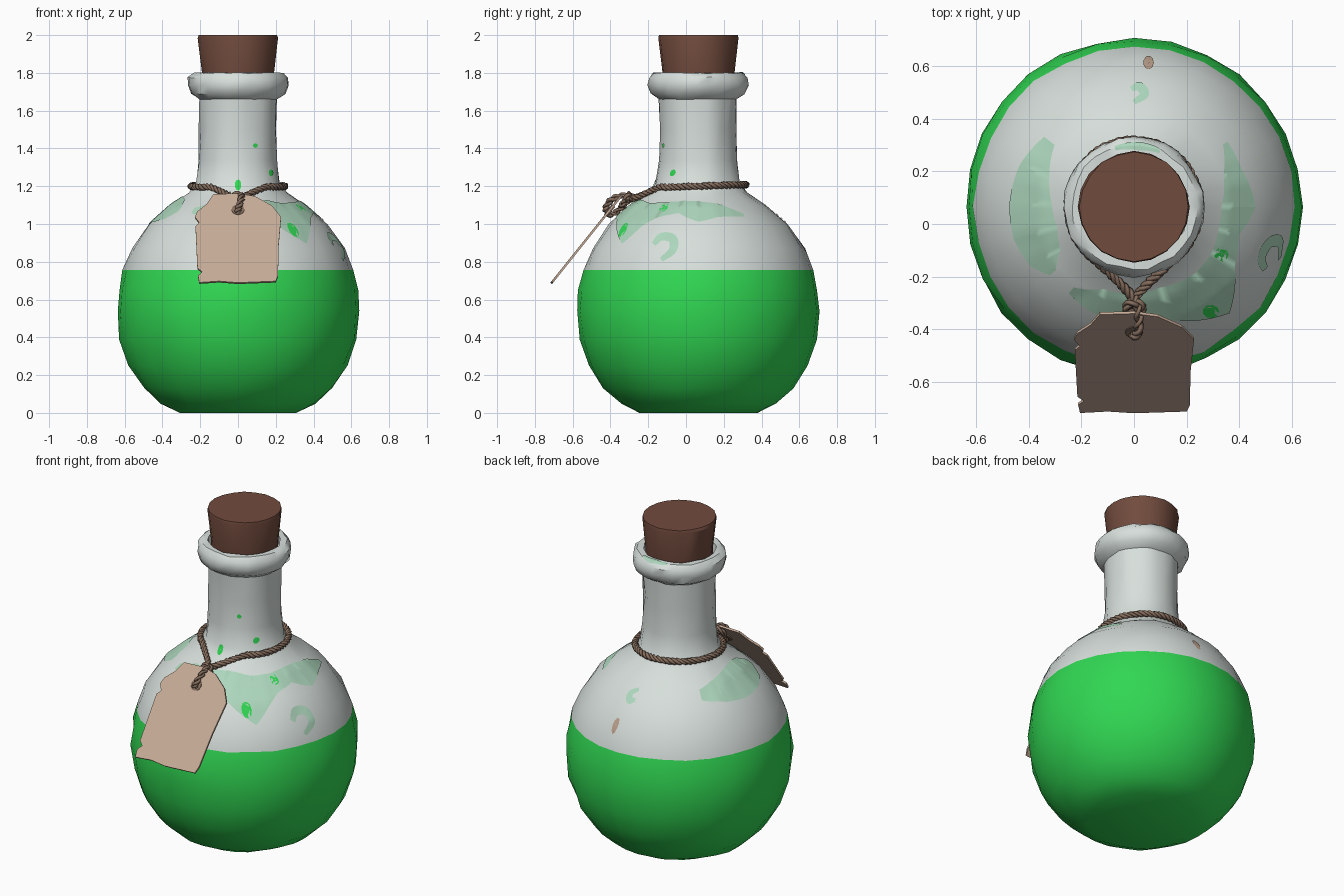
import bpy, bmesh, math, random
from mathutils import Vector
from mathutils.bvhtree import BVHTree

random.seed(4)
if "Cube" in bpy.data.objects:
    bpy.data.objects.remove(bpy.data.objects["Cube"])
CY = 0.065  # bottle axis sits slightly behind the middle


def material(name, *rgb):
    m = bpy.data.materials.new(name)
    m.use_nodes = True
    m.diffuse_color = (*rgb, 1)
    m.node_tree.nodes["Principled BSDF"].inputs["Base Color"].default_value = (*rgb, 1)
    return m


glass = material("pale glass", 0.68, 0.74, 0.71)
green = material("green liquid", 0.03, 0.68, 0.085)
mint = material("faded green stain", 0.42, 0.68, 0.51)
tan = material("brown stain", 0.5, 0.35, 0.26)
cork = material("cork brown", 0.165, 0.07, 0.047)
paper = material("tag paper", 0.57, 0.41, 0.31)
twine = material("twine", 0.24, 0.155, 0.11)


def finish(name, bm, mats, smooth=None):
    mesh = bpy.data.meshes.new(name)
    bm.to_mesh(mesh)
    bm.free()
    ob = bpy.data.objects.new(name, mesh)
    bpy.context.collection.objects.link(ob)
    for m in mats:
        mesh.materials.append(m)
    if smooth:
        bpy.ops.object.select_all(action="DESELECT")
        ob.select_set(True)
        bpy.context.view_layer.objects.active = ob
        bpy.ops.object.shade_smooth_by_angle(angle=math.radians(smooth))
    return ob


def lathe(profile, sides, jitter, keep=()):
    """Turn (radius, height) points round the bottle axis, slightly uneven."""
    bm = bmesh.new()
    rings = []
    for r, z in profile:
        ring = []
        for i in range(sides):
            a = math.tau * i / sides
            rr = r + random.uniform(-jitter, jitter)
            zz = z if z in keep else z + random.uniform(-jitter, jitter) / 2
            ring.append(bm.verts.new((rr * math.cos(a), CY + rr * math.sin(a), zz)))
        rings.append(ring)
    for a, b in zip(rings, rings[1:]):
        for i in range(sides):
            j = (i + 1) % sides
            bm.faces.new((a[i], a[j], b[j], b[i]))
    bm.faces.new(rings[0][::-1])
    bm.faces.new(rings[-1])
    bmesh.ops.recalc_face_normals(bm, faces=bm.faces)
    return bm


# Bottle: round body, neck and rolled lip, filled below the liquid line
LIQUID = 0.757
body = [(0.31, 0), (0.41, 0.05), (0.5, 0.13), (0.575, 0.25), (0.625, 0.39), (0.64, 0.54),
        (0.632, 0.65), (0.608, LIQUID), (0.562, 0.87), (0.475, 1.0), (0.36, 1.1),
        (0.262, 1.165), (0.222, 1.22), (0.208, 1.34), (0.203, 1.5), (0.207, 1.66),
        (0.25, 1.69), (0.266, 1.735), (0.262, 1.775), (0.238, 1.8), (0.205, 1.8), (0.2, 1.74)]
bm = lathe(body, 28, 0.006, (0, LIQUID))
for f in bm.faces:
    f.material_index = 1 if f.calc_center_median().z < LIQUID else 0
tree = BVHTree.FromBMesh(bm)
finish("bottle", bm, [glass, green], 40)

# Cork stopper
finish("cork_stopper", lathe([(0.186, 1.745), (0.19, 1.8), (0.211, 1.985), (0.207, 2.0)], 20, 0.003, (2.0,)),
       [cork], 30)


# Thin stains laid on the glass
def stain(name, rows, direction, mat, closed=False):
    """Cast a grid of points onto the glass and skin it."""
    d = Vector(direction).normalized()
    bm = bmesh.new()
    grid = []
    for row in rows:
        line = []
        for p in row:
            hit, normal, _, _ = tree.ray_cast(Vector(p) - d * 2, d)
            line.append(bm.verts.new(hit + normal * 0.004) if hit else None)
        grid.append(line)
    for a, b in zip(grid, grid[1:]):
        for i in range(len(a) if closed else len(a) - 1):
            j = (i + 1) % len(a)
            quad = (a[i], a[j], b[j], b[i])
            if all(quad):
                f = bm.faces.new(quad)
                f.normal_update()
                if f.normal.dot(d) > 0:
                    f.normal_flip()
    finish(name, bm, [mat], 40)


def band(name, stations, mat):
    """Stain seen from above: (degrees, inner radius, outer radius)."""
    rows = []
    for s, t in zip(stations, stations[1:]):
        for k in range(7):
            a, lo, hi = (u + (v - u) * k / 6 for u, v in zip(s, t))
            a = math.radians(a)
            radii = [lo + (hi - lo) * n / 8 for n in range(9)]
            rows.append([(r * math.cos(a), CY + r * math.sin(a), 0) for r in radii])
    stain(name, rows, (0, 0, -1), mat)


def dot(name, centre, direction, w, h, mat):
    d = Vector(direction).normalized()
    u = d.cross((0, 0, 1) if abs(d.z) < 0.9 else (0, 1, 0)).normalized()
    v = u.cross(d)
    rows = [[Vector(centre) + (u * math.cos(a) * w + v * math.sin(a) * h) * s
             for a in (math.tau * i / 9 for i in range(9))] for s in (0.05, 0.5, 1)]
    stain(name, rows, d, mat, True)


def stroke(name, path, side, direction, mat):
    """Tapering curl drawn along a path."""
    pts = smooth_path([Vector(p) for p in path], 5)
    d = Vector(direction)
    rows = []
    for i, p in enumerate(pts):
        t = pts[min(i + 1, len(pts) - 1)] - pts[max(i - 1, 0)]
        n = t.cross(d).normalized() * side * (0.5 + 0.5 * math.sin(math.pi * i / (len(pts) - 1)))
        rows.append([p - n, p, p + n])
    stain(name, rows, direction, mat)


def smooth_path(pts, steps):
    """Catmull-Rom sampling."""
    q = [pts[0] * 2 - pts[1]] + pts + [pts[-1] * 2 - pts[-2]]
    out = []
    for a, b, c, d in zip(q, q[1:], q[2:], q[3:]):
        for k in range(steps):
            t = k / steps
            out.append(0.5 * (2 * b + (c - a) * t + (2 * a - 5 * b + 4 * c - d) * t * t
                              + (3 * b - a - 3 * c + d) * t ** 3))
    return out + [pts[-1]]


band("front_stain", [(-127, 0.38, 0.41), (-110, 0.33, 0.43), (-90, 0.33, 0.43), (-72, 0.32, 0.45),
                     (-48, 0.34, 0.54), (-30, 0.34, 0.44), (-15, 0.33, 0.41), (0, 0.33, 0.46),
                     (20, 0.36, 0.43), (35, 0.41, 0.43)], mint)
band("side_stain", [(142, 0.38, 0.43), (160, 0.34, 0.46), (178, 0.31, 0.47), (195, 0.3, 0.47),
                    (210, 0.32, 0.45), (219, 0.38, 0.41)], mint)
band("lip_stain", [(65, 0.225, 0.24), (85, 0.215, 0.245), (108, 0.225, 0.24)], mint)
stroke("side_curl", [(0, -0.17, 0.89), (0, -0.13, 0.93), (0, -0.07, 0.92), (0, -0.07, 0.86),
                     (0, -0.13, 0.81)], 0.024, (-1, 0, 0), mint)
stroke("back_curl", [(-0.01, 0.51, 0), (0.02, 0.52, 0), (0.04, 0.49, 0), (0, 0.46, 0)],
       0.018, (0, 0, -1), mint)
dot("brown_spot", (0.055, 0.61, 0), (0, 0, -1), 0.02, 0.026, tan)
dot("green_spot", (0.33, -0.115, 0), (0, 0, -1), 0.027, 0.026, green)
dot("low_green_spot", (0.29, -0.33, 0), (0, 0, -1), 0.032, 0.025, green)
dot("neck_spot", (0.09, 0, 1.415), (0, 1, 0), 0.013, 0.012, green)
dot("low_neck_spot", (0.172, 0, 1.27), (0, 1, 0), 0.012, 0.018, green)
dot("neck_drip", (0, 0, 1.205), (0, 1, 0), 0.017, 0.03, green)


# Twisted twine
def rope(name, pts, strands=3, strand_r=0.0105, offset=0.01, pitch=0.085):
    path = smooth_path([Vector(p) for p in pts], 10)
    curve = bpy.data.curves.new(name, "CURVE")
    curve.dimensions = "3D"
    curve.bevel_depth = strand_r
    curve.bevel_resolution = 0
    curve.use_fill_caps = True
    curve.materials.append(twine)
    for s in range(strands):
        spline = curve.splines.new("POLY")
        spline.points.add(len(path) - 1)
        run = 0
        for i, p in enumerate(path):
            t = (path[min(i + 1, len(path) - 1)] - path[max(i - 1, 0)]).normalized()
            run += (p - path[i - 1]).length if i else 0
            u = t.cross((0.13, 0.1, 1)).normalized()
            a = math.tau * (run / pitch + s / strands)
            spline.points[i].co = (*(p + (u * math.cos(a) + t.cross(u) * math.sin(a)) * offset), 1)
    bpy.context.collection.objects.link(bpy.data.objects.new(name, curve))


loop = [(0.248 * math.cos(a), CY + 0.252 * math.sin(a), 1.2 + 0.008 * math.sin(a))
        for a in (math.radians(-55 + 290 * i / 20) for i in range(21))]
rope("neck_twine", [(-0.02, -0.31, 1.13), (0.03, -0.25, 1.145)] + loop
     + [(-0.03, -0.25, 1.145), (0.02, -0.31, 1.13)])
rope("tag_loop", [(0, -0.27, 1.14), (0.018, -0.34, 1.15), (0.015, -0.405, 1.12), (0, -0.425, 1.075),
                  (0, -0.39, 1.05), (-0.015, -0.35, 1.08), (-0.015, -0.3, 1.13)], 2, 0.01, 0.01)
rope("twine_knot", [(0.035 * math.cos(a), -0.32 + 0.02 * math.sin(a), 1.128 + 0.03 * math.sin(a))
                    for a in (math.tau * i / 8 for i in range(9))], 2, 0.01, 0.008)

# Sloping paper tag with worn left edge
outline = [(-0.205, 0.683), (-0.1, 0.69), (0.0, 0.682), (0.2, 0.69), (0.212, 0.72), (0.215, 0.88),
           (0.228, 1.03), (0.18, 1.09), (0.09, 1.14), (0.0, 1.155), (-0.13, 1.15), (-0.165, 1.1),
           (-0.215, 1.06), (-0.228, 1.03), (-0.205, 1.0), (-0.225, 0.98), (-0.215, 0.76),
           (-0.19, 0.74), (-0.212, 0.72)]
bm = bmesh.new()
tag = bm.faces.new([bm.verts.new((x, -0.335 - (1.15 - z) * 0.8, z)) for x, z in outline])
tag.normal_update()
normal = tag.normal.copy()
side = bmesh.ops.extrude_face_region(bm, geom=[tag], use_keep_orig=True)
for v in side["geom"]:
    if isinstance(v, bmesh.types.BMVert):
        v.co += normal * 0.012
bmesh.ops.recalc_face_normals(bm, faces=bm.faces)
finish("paper_tag", bm, [paper])

# Dark eyelet where the twine passes through the tag
bpy.ops.mesh.primitive_cylinder_add(vertices=12, radius=0.034, depth=0.022,
                                    location=Vector((0, -0.4, 1.067)) + normal * 0.006)
eyelet = bpy.context.object
eyelet.name = "tag_eyelet"
eyelet.rotation_euler = normal.to_track_quat("Z", "Y").to_euler()
eyelet.data.materials.append(twine)
